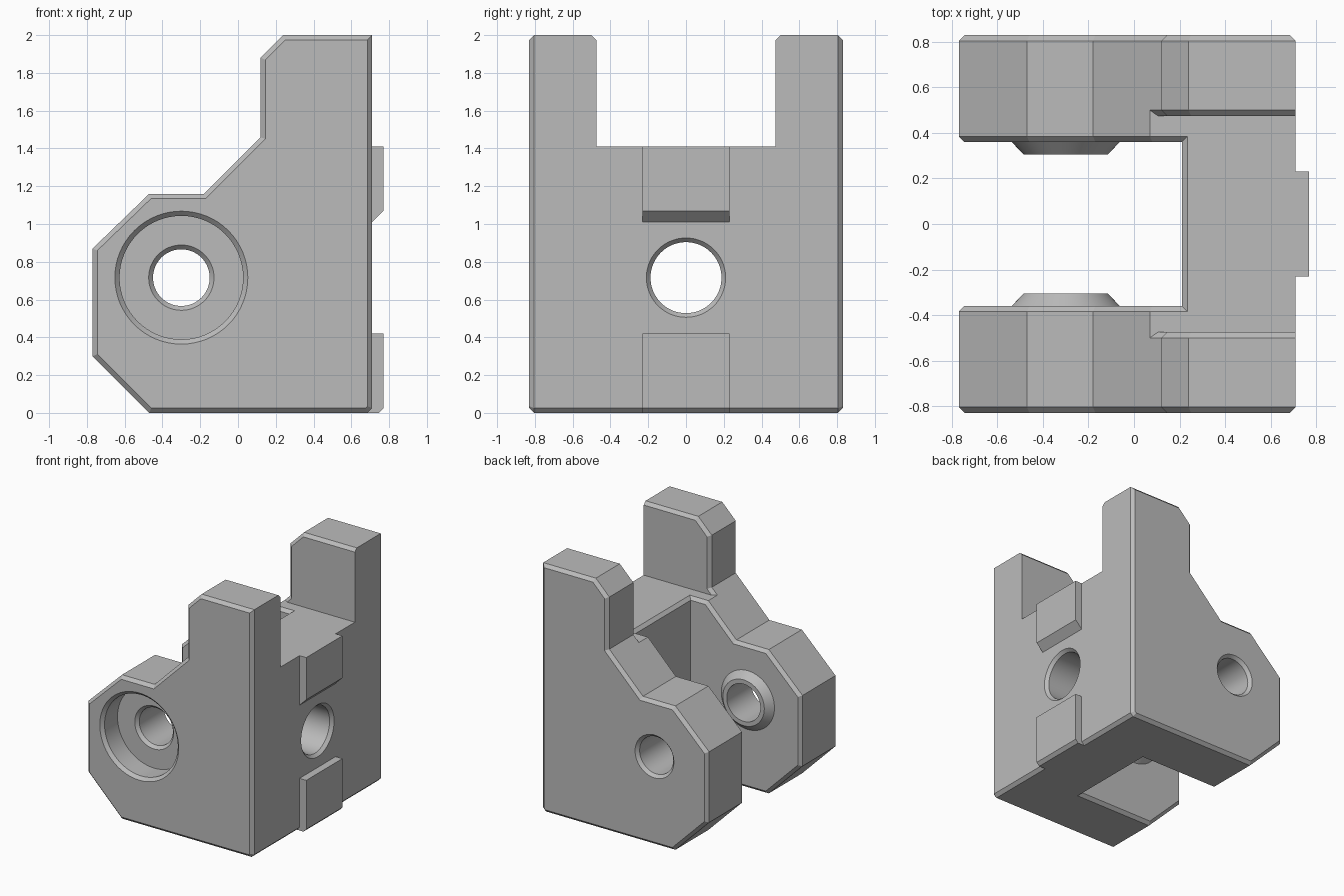
import bpy, bmesh, math
from mathutils import Vector, Matrix

default = bpy.data.objects.get("Cube")
if default:
    bpy.data.objects.remove(default, do_unlink=True)

grey = bpy.data.materials.new("plain grey")
grey.use_nodes = True
colour = (0.5, 0.5, 0.5, 1)
grey.diffuse_color = colour
grey.node_tree.nodes["Principled BSDF"].inputs["Base Color"].default_value = colour

C = 0.025           # chamfer size
PIVOT_X, HOLE_Z = -0.30, 0.716


def inset(points, keep_right=False):
    """Shrink a counter-clockwise outline by the chamfer size."""
    lines = []
    for i, p in enumerate(points):
        a, b = Vector(p), Vector(points[(i + 1) % len(points)])
        d = (b - a).normalized()
        n = Vector((-d.y, d.x))
        move = 0 if keep_right and d.y > 0.99 else C
        lines.append((a + n * move, d))
    result = []
    for i, (a, d) in enumerate(lines):
        b, e = lines[i - 1]
        t = (b - a).cross(e) / d.cross(e)
        result.append(a + d * t)
    return result


def loft(name, rings):
    """Skin a stack of matching rings and cap both ends."""
    bm = bmesh.new()
    loops = [[bm.verts.new(p) for p in ring] for ring in rings]
    for lower, upper in zip(loops, loops[1:]):
        for i in range(len(lower)):
            j = (i + 1) % len(lower)
            bm.faces.new((lower[i], lower[j], upper[j], upper[i]))
    bm.faces.new(loops[0])
    bm.faces.new(loops[-1])
    bmesh.ops.recalc_face_normals(bm, faces=bm.faces)
    mesh = bpy.data.meshes.new(name)
    bm.to_mesh(mesh)
    bm.free()
    mesh.materials.append(grey)
    obj = bpy.data.objects.new(name, mesh)
    bpy.context.collection.objects.link(obj)
    return obj


def slab(name, layers):
    """Loft (y, outline) layers whose outlines lie in the xz plane."""
    return loft(name, [[(x, y, z) for x, z in outline] for y, outline in layers])


def turned(name, steps, axis, centre, segments=64):
    """Loft circles given as (position along axis, radius)."""
    rings = []
    for pos, r in steps:
        ring = []
        for k in range(segments):
            a = math.tau * k / segments
            u, v = r * math.cos(a), r * math.sin(a)
            if axis == "y":
                ring.append((centre + u, pos, HOLE_Z + v))
            else:
                ring.append((pos, centre + u, HOLE_Z + v))
        rings.append(ring)
    return loft(name, rings)


def combine(target, other, operation):
    mod = target.modifiers.new(operation.title(), "BOOLEAN")
    mod.object, mod.operation, mod.solver = other, operation, "EXACT"
    bpy.context.view_layer.objects.active = target
    bpy.ops.object.modifier_apply(modifier=mod.name)
    bpy.data.objects.remove(other, do_unlink=True)


# Outlines, counter-clockwise in x and z
foot = [(-0.77, 0.87), (-0.77, 0.30), (-0.47, 0), (0.71 - C, 0), (0.71, C)]
shoulder = [(-0.18, 1.16), (-0.47, 1.16)]
full = foot + [(0.71, 2), (0.24, 2), (0.12, 1.88), (0.12, 1.46)] + shoulder
low = foot + [(0.71, 1.41), (0.07, 1.41)] + shoulder
web = [(0.21, C), (0.21 + C, 0), (0.71 - C, 0), (0.71, C),
       (0.71, 1.41), (0.21 + C, 1.41), (0.21, 1.41 - C)]

# Cross web joining both arms
bracket = slab("bracket_body", [(-0.48, web), (0.48, web)])

# Each arm: tall outer cheek, lower inner cheek and a conical boss
for s in (-1, 1):
    cheek = slab("outer_cheek", [
        (s * 0.475, inset(full, keep_right=True)), (s * (0.475 + C), full),
        (s * (0.83 - C), full), (s * 0.83, inset(full))])
    inner = slab("inner_cheek", [
        (s * 0.36, inset(low)), (s * (0.36 + C), low), (s * 0.6, low)])
    boss = turned("pivot_boss", [(s * 0.305, 0.185), (s * 0.36, 0.237), (s * 0.45, 0.237)],
                  "y", PIVOT_X)
    combine(cheek, inner, "UNION")
    combine(cheek, boss, "UNION")
    combine(bracket, cheek, "UNION")

# Raised keys on the outer side of the web
lower_key = [(0.66, 0), (0.77 - C, 0), (0.77, C), (0.77, 0.42), (0.66, 0.42)]
upper_key = [(0.66, 1.01), (0.71, 1.01), (0.77, 1.07), (0.77, 1.41), (0.66, 1.41)]
for outline in (lower_key, upper_key):
    key = slab("key", [(-0.23, outline), (0.23, outline)])
    combine(bracket, key, "UNION")

# Pivot bores: the front one has a counterbore, the back one a plain chamfer
floor = -0.64
front_bore = [(-0.9, 0.352), (-0.83, 0.352), (-0.83 + C, 0.327), (floor, 0.327),
              (floor, 0.173), (floor + C, 0.15), (-0.2, 0.15)]
back_bore = [(0.2, 0.15), (0.83 - C, 0.15), (0.83, 0.173), (0.9, 0.173)]
for steps in (front_bore, back_bore):
    combine(bracket, turned("bore_cutter", steps, "y", PIVOT_X), "DIFFERENCE")

# Bore through the web, chamfered at both mouths
web_bore = [(0.15, 0.21), (0.21, 0.21), (0.21 + C, 0.188),
            (0.71 - C, 0.188), (0.71, 0.21), (0.8, 0.21)]
combine(bracket, turned("web_cutter", web_bore, "x", 0), "DIFFERENCE")

# Smooth the round walls, keep the chamfers crisp
bpy.ops.object.select_all(action="DESELECT")
bracket.select_set(True)
bpy.context.view_layer.objects.active = bracket
bpy.ops.object.shade_smooth_by_angle(angle=math.radians(20))
